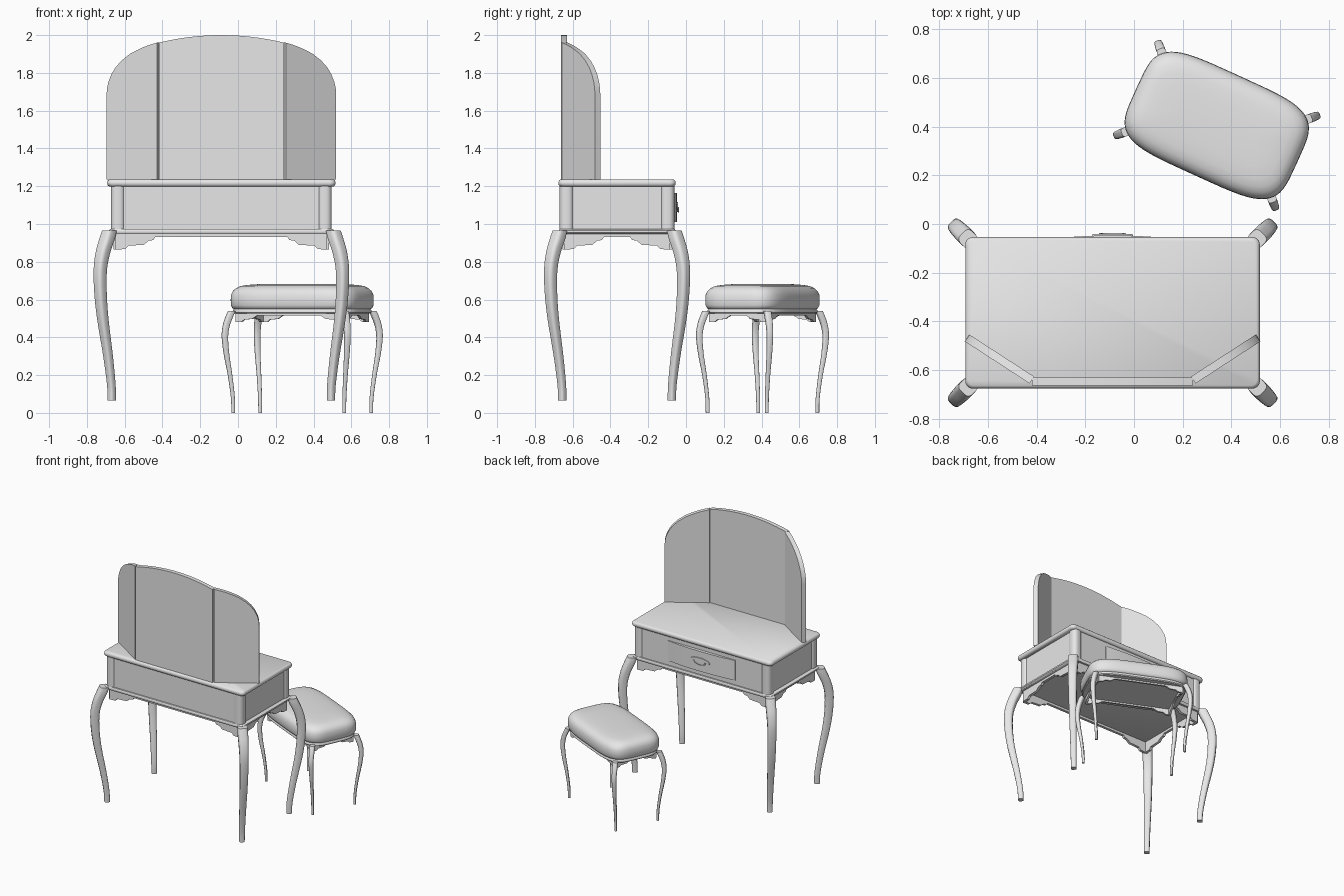
import bpy, bmesh, math
from mathutils import Matrix, Vector

if "Cube" in bpy.data.objects:
    bpy.data.objects.remove(bpy.data.objects["Cube"])

grey = bpy.data.materials.new("plain grey")
grey.diffuse_color = (0.8, 0.8, 0.8, 1)
grey.use_nodes = True
grey.node_tree.nodes["Principled BSDF"].inputs["Base Color"].default_value = grey.diffuse_color
CX, CY = -0.088, -0.365            # dressing table centre
STOOL = Matrix.Translation((0.34, 0.405, 0)) @ Matrix.Rotation(math.radians(-24.5), 4, 'Z')
TABLE = Matrix.Translation((CX, CY, 0))


def finish(name, bm, mat=Matrix(), smooth=True):
    bmesh.ops.recalc_face_normals(bm, faces=bm.faces)
    me = bpy.data.meshes.new(name)
    bm.to_mesh(me)
    bm.free()
    me.materials.append(grey)
    ob = bpy.data.objects.new(name, me)
    bpy.context.collection.objects.link(ob)
    ob.matrix_world = mat
    if smooth:
        bpy.ops.object.select_all(action='DESELECT')
        ob.select_set(True)
        bpy.context.view_layer.objects.active = ob
        bpy.ops.object.shade_smooth_by_angle(angle=math.radians(40))
    return ob


def loft(name, rings, mat=Matrix()):
    """Skin a list of closed rings and cap both ends."""
    bm = bmesh.new()
    rows = [[bm.verts.new(p) for p in r] for r in rings]
    n = len(rows[0])
    for a, b in zip(rows, rows[1:]):
        for i in range(n):
            bm.faces.new((a[i], a[(i + 1) % n], b[(i + 1) % n], b[i]))
    bm.faces.new(rows[0])
    bm.faces.new(rows[-1])
    return finish(name, bm, mat)


def oval(a, b, z, power, n=64):
    """Superellipse ring."""
    f = lambda v: math.copysign(abs(v) ** (2 / power), v)
    return [(a * f(math.cos(t)), b * f(math.sin(t)), z)
            for t in (2 * math.pi * i / n for i in range(n))]


def rounded(hx, hy, z, r, seg=6):
    """Rounded rectangle ring."""
    pts = []
    for k, (sx, sy) in enumerate(((1, 1), (-1, 1), (-1, -1), (1, -1))):
        for i in range(seg + 1):
            t = math.pi / 2 * (k + i / seg)
            pts.append((sx * (hx - r) + r * math.cos(t), sy * (hy - r) + r * math.sin(t), z))
    return pts


def plate(name, pts, thick, mat):
    """Outline in x and z, extruded evenly along y."""
    return loft(name, [[(x, y, z) for x, z in pts] for y in (-thick / 2, thick / 2)], mat)


def box(name, hx, hy, z0, z1, mat):
    return loft(name, [[(-hx, -hy, z), (hx, -hy, z), (hx, hy, z), (-hx, hy, z)] for z in (z0, z1)], mat)


def legs(name, prof, fx, fy, mat):
    """Four cabriole legs: prof rows are height, outward shift, thickness."""
    P = [Vector(p) for p in prof]
    P = [2 * P[0] - P[1]] + P + [2 * P[-1] - P[-2]]
    path = []
    for a, b, c, d in zip(P, P[1:], P[2:], P[3:]):
        for s in range(4):
            t = s / 4
            path.append(0.5 * (2 * b + (c - a) * t + (2 * a - 5 * b + 4 * c - d) * t * t
                               + (3 * b - a - 3 * c + d) * t ** 3))
    path.append(P[-2])
    rings = [[(x + o, y, z) for x, y, z in rounded(w / 2, w / 2, z, w * 0.3, 3)] for z, o, w in path]
    for sx, a in ((1, 45), (-1, 135)):
        for sy in (1, -1):
            m = mat @ Matrix.Translation((sx * fx, sy * fy, 0)) @ Matrix.Rotation(math.radians(a * sy), 4, 'Z')
            loft(name, rings, m)


def aprons(name, hx, hy, top, mid, steps, thick, mat):
    """Scalloped aprons on all four sides, steps are distance from end and height."""
    for half, off, angles in ((hx, hy, (0, 180)), (hy, hx, (90, 270))):
        left = [(-half + u, z) for u, z in steps] + [(-half + steps[-1][0] + 0.01, mid)]
        pts = [(-half, top)] + left + [(-x, z) for x, z in reversed(left)] + [(half, top)]
        for a in angles:
            m = mat @ Matrix.Rotation(math.radians(a), 4, 'Z') @ Matrix.Translation((0, -off, 0))
            plate(name, pts, thick, m)


# Table top with softened edge
loft("table_top", [rounded(0.594, 0.300, 1.198, 0.03), rounded(0.602, 0.308, 1.205, 0.03),
                   rounded(0.605, 0.311, 1.217, 0.03), rounded(0.602, 0.308, 1.229, 0.03),
                   rounded(0.594, 0.300, 1.236, 0.03)], TABLE)
# Case: inset panels between rounded corner posts
box("case_panels", 0.572, 0.294, 0.965, 1.2, TABLE)
for sx in (1, -1):
    for sy in (1, -1):
        m = TABLE @ Matrix.Translation((sx * 0.547, sy * 0.267, 0))
        loft("corner_post", [rounded(0.037, 0.037, z, 0.030) for z in (0.965, 1.2)], m)
loft("base_moulding", [rounded(0.588, 0.305, 0.947, 0.03), rounded(0.597, 0.309, 0.955, 0.03),
                       rounded(0.597, 0.309, 0.966, 0.03), rounded(0.588, 0.305, 0.973, 0.03)], TABLE)
aprons("table_apron", 0.56, 0.28, 0.955, 0.93,
       [(0, 0.865), (0.05, 0.867), (0.068, 0.885), (0.15, 0.890), (0.175, 0.912), (0.2, 0.915)], 0.02, TABLE)
legs("table_leg", [(0.066, 0, 0.038), (0.15, 0.004, 0.040), (0.3, 0.028, 0.045), (0.5, 0.068, 0.053),
                   (0.64, 0.085, 0.058), (0.76, 0.086, 0.062), (0.85, 0.066, 0.068),
                   (0.92, 0.036, 0.072), (0.965, 0.018, 0.068)], 0.580, 0.290, TABLE)

# Bowed drawer front and its handle, on the +y side
bow = [(0.29 * i / 10, 0.318 - 0.018 * (i / 10) ** 2) for i in range(-10, 11)]
outline = bow + [(0.29, 0.28), (-0.29, 0.28)]
loft("drawer_front", [[(x, y, z) for x, y in outline] for z in (1.01, 1.165)], TABLE)
upright = TABLE @ Matrix.Translation((0, 0.312, 1.09)) @ Matrix.Rotation(-math.pi / 2, 4, 'X')
loft("handle_plate", [oval(0.085, 0.028, 0, 2, 32), oval(0.082, 0.025, 0.011, 2, 32)], upright)
bm = bmesh.new()
arc = [(0.05 * math.cos(t), 0.026 * math.sin(t)) for t in (math.pi * i / 16 for i in range(17))]
rows = [[bm.verts.new((x * (1 + 0.1 * math.cos(a)), y * (1 + 0.1 * math.cos(a)), 0.013 + 0.004 * math.sin(a)))
         for a in (math.pi * j / 4 for j in range(8))] for x, y in arc]
for r, q in zip(rows, rows[1:]):
    for j in range(8):
        if r[j] is not r[(j + 1) % 8]:
            bm.faces.new((r[j], r[(j + 1) % 8], q[(j + 1) % 8], q[j]))
finish("handle_pull", bm, upright)

# Three-part mirror
mid = [(0.331 * i / 12, 2 - 0.04 * (i / 12) ** 2) for i in range(-12, 13)]
plate("centre_mirror", [(-0.331, 1.235)] + mid + [(0.331, 1.235)], 0.032,
      Matrix.Translation((CX, -0.647, 0)))
crest = [(0, 1.96), (0.14, 1.949), (0.27, 1.936), (0.4, 1.92), (0.54, 1.90), (0.7, 1.866), (0.82, 1.83),
         (0.9, 1.795), (0.96, 1.755), (0.99, 1.72), (1, 1.685)]
for side in (1, -1):
    wing = [(0, 1.235)] + [(side * 0.318 * t, z) for t, z in crest] + [(side * 0.318, 1.235)]
    m = Matrix.Translation((CX + side * 0.332, -0.641, 0)) @ Matrix.Rotation(side * math.radians(33), 4, 'Z')
    plate("side_mirror", wing, 0.034, m)

# Stool: cushion, frame, aprons and legs
A, B = 0.364, 0.224
loft("cushion", [oval(A - d, B - d, z, 4.3) for z, d in
                 ((0.548, 0.02), (0.554, 0.008), (0.57, 0.001), (0.60, 0), (0.625, 0.002), (0.645, 0.010),
                  (0.660, 0.024), (0.671, 0.045), (0.677, 0.075), (0.681, 0.12), (0.683, 0.19))], STOOL)
loft("stool_frame", [oval(A - d, B - d, z, 4.3) for z, d in
                     ((0.526, 0.016), (0.532, 0.01), (0.542, 0.01), (0.552, 0.016))], STOOL)
aprons("stool_apron", 0.305, 0.165, 0.53, 0.515,
       [(0, 0.48), (0.03, 0.482), (0.045, 0.494), (0.09, 0.497), (0.11, 0.51)], 0.014, STOOL)
legs("stool_leg", [(0, 0, 0.018), (0.08, 0.002, 0.019), (0.2, 0.018, 0.022), (0.31, 0.038, 0.027),
                   (0.40, 0.047, 0.031), (0.46, 0.040, 0.034), (0.51, 0.022, 0.037),
                   (0.54, 0.008, 0.037)], 0.323, 0.172, STOOL)
